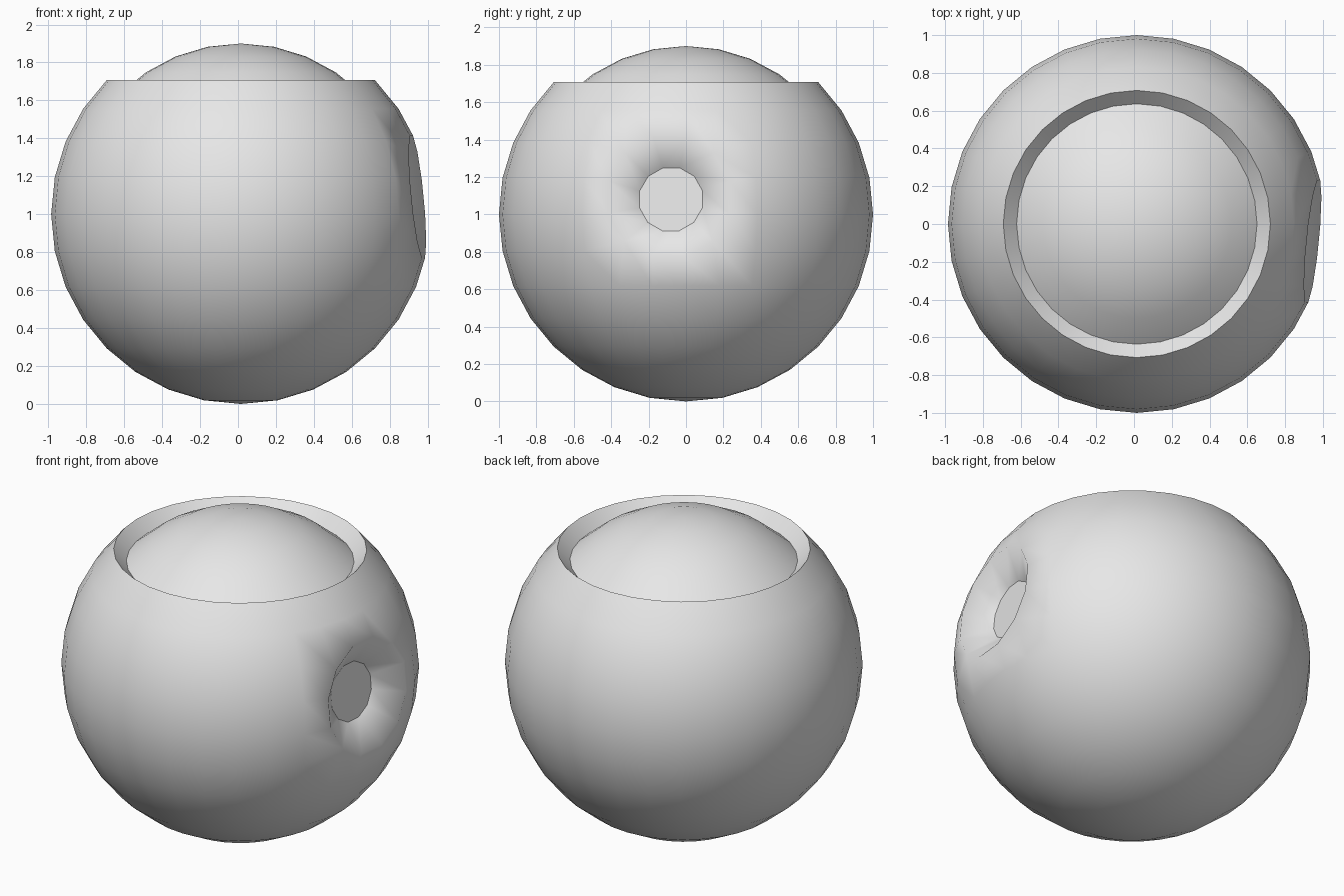
import bpy, bmesh, math
from mathutils import Vector

if "Cube" in bpy.data.objects:
    bpy.data.objects.remove(bpy.data.objects["Cube"])

CENTER = Vector((0.015, 0, 1))
grey = bpy.data.materials.new("plain grey")
grey.diffuse_color = (0.8, 0.8, 0.8, 1)
grey.use_nodes = True
grey.node_tree.nodes["Principled BSDF"].inputs["Base Color"].default_value = grey.diffuse_color


def sphere(radius):
    bm = bmesh.new()
    bmesh.ops.create_uvsphere(bm, u_segments=32, v_segments=16, radius=radius)
    return bm


def finish(bm, name):
    for f in bm.faces:
        f.smooth = True
    mesh = bpy.data.meshes.new(name)
    bm.to_mesh(mesh)
    bm.free()
    mesh.materials.append(grey)
    ob = bpy.data.objects.new(name, mesh)
    ob.location = CENTER
    bpy.context.collection.objects.link(ob)
    return ob


def extrude_ring(bm, edges):
    """Extrude a boundary loop, return its new edges and vertices."""
    geo = bmesh.ops.extrude_edge_only(bm, edges=edges)["geom"]
    return ([g for g in geo if isinstance(g, bmesh.types.BMEdge)],
            [g for g in geo if isinstance(g, bmesh.types.BMVert)])


def sharpen(edges):
    for e in edges:
        e.smooth = False


# outer shell: sphere with the top cut off along a ring
bm = sphere(1.0)
bmesh.ops.delete(bm, geom=[v for v in bm.verts if v.co.z > 0.75], context='VERTS')

# rim going inward from the top opening
rim = [e for e in bm.edges if e.is_boundary]
new_edges, new_verts = extrude_ring(bm, rim)
for v in new_verts:
    v.co *= 0.9
sharpen(rim + new_edges)

# side dent: open a 3 x 3 patch and round its border
a = math.radians(5.625)
n = Vector((math.cos(a) ** 2, -math.sin(a) * math.cos(a), math.sin(a)))
patch = []
for f in bm.faces:
    c = f.calc_center_median()
    if c.x > 0 and -0.39 < c.y < 0.2 and -0.2 < c.z < 0.39:
        patch.append(f)
border_top = {e for e in bm.edges if e.is_boundary}
bmesh.ops.delete(bm, geom=patch, context='FACES')
border = [e for e in bm.edges if e.is_boundary and e not in border_top]
ring = list({v for e in border for v in e.verts})
u = Vector((0, 1, 0))
u = (u - n * u.dot(n)).normalized()
w = n.cross(u)
ring.sort(key=lambda v: math.atan2(v.co.dot(w), v.co.dot(u)))
start = math.atan2(ring[0].co.dot(w), ring[0].co.dot(u))
angles = [math.atan2(v.co.dot(w), v.co.dot(u)) for v in ring]
shift = sum(t - i * math.tau / len(ring) for i, t in enumerate(angles)) / len(ring)
for i, v in enumerate(ring):
    t = shift + i * math.tau / len(ring)
    v.co = n * 0.94 + (u * math.cos(t) + w * math.sin(t)) * 0.335

# sloping wall and flat floor of the dent
new_edges, new_verts = extrude_ring(bm, border)
for v in new_verts:
    v.co = n * 0.82 + (v.co - n * 0.94) * (0.175 / 0.335)
sharpen(new_edges)
bmesh.ops.contextual_create(bm, geom=new_edges)
bmesh.ops.recalc_face_normals(bm, faces=bm.faces[:])
# an open shell: make sure the outside faces outward
low = min(bm.faces, key=lambda f: f.calc_center_median().z)
if low.normal.z > 0:
    bmesh.ops.reverse_faces(bm, faces=bm.faces[:])
finish(bm, "outer_shell")

# domed cap sitting inside the rim
bm = sphere(0.9)
bmesh.ops.delete(bm, geom=[v for v in bm.verts if v.co.z < 0.6], context='VERTS')
finish(bm, "inner_dome")
